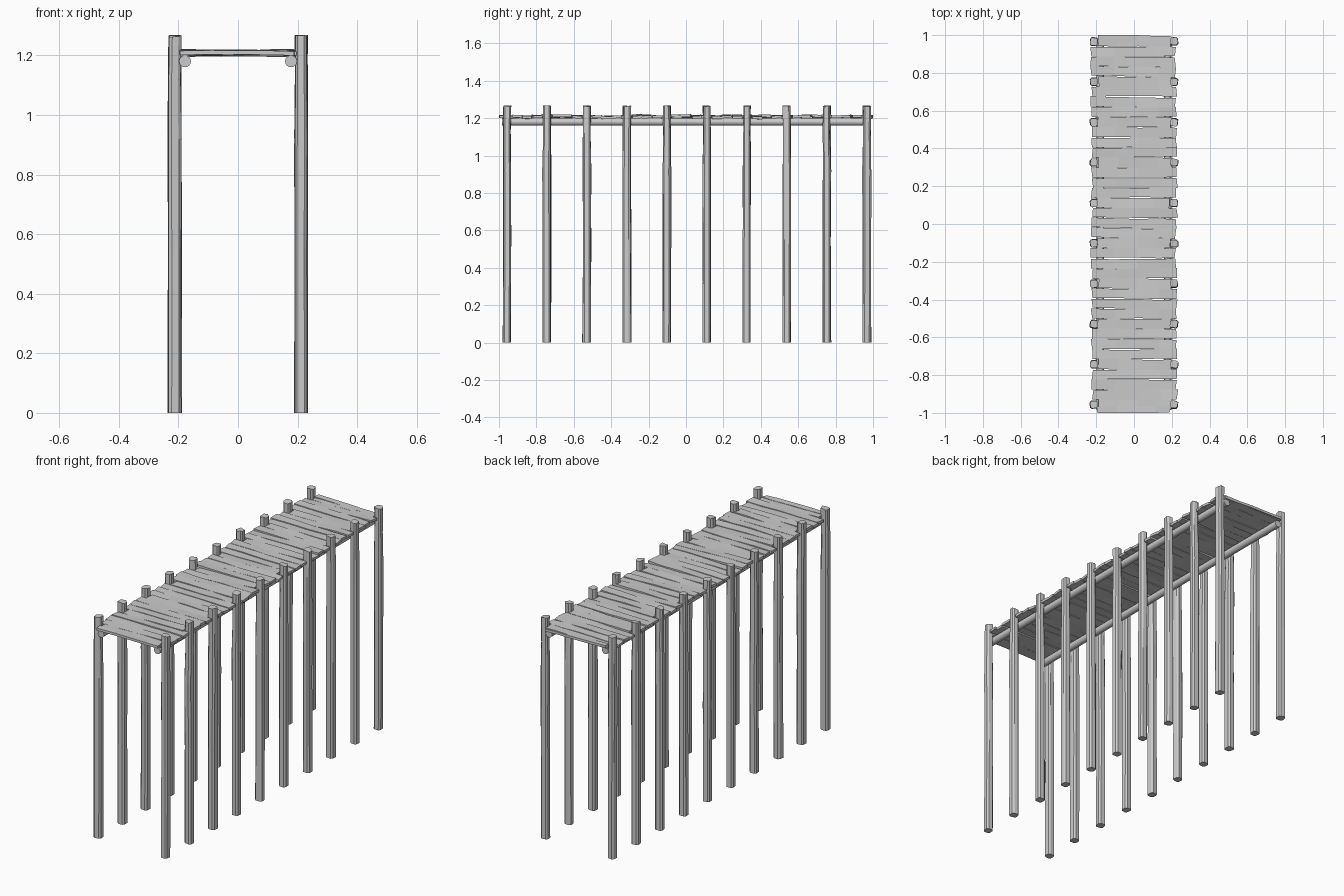
import bpy, bmesh, math, random

random.seed(7)
cube = bpy.data.objects.get("Cube")
if cube:
    bpy.data.objects.remove(cube, do_unlink=True)

wood = bpy.data.materials.new("weathered grey wood")
wood.use_nodes = True
wood.diffuse_color = (0.6, 0.6, 0.6, 1)
wood.node_tree.nodes["Principled BSDF"].inputs["Base Color"].default_value = (0.6, 0.6, 0.6, 1)


def jitter(amount):
    return random.uniform(-amount, amount)


def loft(name, rings):
    """Join equal-sided rings of points into a closed, flat-faced solid."""
    bm = bmesh.new()
    loops = [[bm.verts.new(p) for p in ring] for ring in rings]
    n = len(loops[0])
    for a, b in zip(loops, loops[1:]):
        for i in range(n):
            j = (i + 1) % n
            bm.faces.new((a[i], a[j], b[j], b[i]))
    bm.faces.new(loops[0])
    bm.faces.new(loops[-1])
    bmesh.ops.recalc_face_normals(bm, faces=bm.faces)
    mesh = bpy.data.meshes.new(name)
    bm.to_mesh(mesh)
    bm.free()
    mesh.materials.append(wood)
    obj = bpy.data.objects.new(name, mesh)
    bpy.context.collection.objects.link(obj)
    return obj


def post(name, x, y):
    """Rough hewn post: a square with cut corners, worn near the top."""
    rings = []
    turn = jitter(0.12)
    wobble = [jitter(0.0015) for _ in range(8)]
    for z, half in ((0, 0.022), (0.55, 0.0215), (0.92, 0.022), (1.12, 0.020), (1.265, 0.0205)):
        cx, cy = x + jitter(0.001), y + jitter(0.002)
        ring = []
        for i in range(8):
            a = math.radians(45 * (i // 2 * 2) + (30 if i % 2 else -30)) + turn
            r = half * 1.13 + wobble[i] + jitter(0.001)
            top = jitter(0.004) if z > 1.2 else 0
            ring.append((cx + r * math.cos(a), cy + r * math.sin(a), z + top))
        rings.append(ring)
    loft(name, rings)


def plank(name, y, half_len, half_width):
    """Uneven board across the deck, with a slightly ragged outline."""
    rings = []
    lean, base = jitter(0.004), 1.208 + jitter(0.003)
    skew, offset = jitter(0.004), jitter(0.006)
    for t in (-1, -0.45, 0.1, 0.6, 1):
        x = t * half_len + offset
        z = base + lean * t + jitter(0.001)
        lo = max(-1, y + skew * t - half_width + jitter(0.003))
        hi = min(1, y + skew * t + half_width + jitter(0.003))
        roll, slant = jitter(0.002), jitter(0.004) if abs(t) == 1 else 0
        rings.append([(x - slant, lo, z - 0.007 - roll), (x + slant, hi, z - 0.007 + roll),
                      (x + slant, hi, z + 0.007 + roll), (x - slant, lo, z + 0.007 - roll)])
    loft(name, rings)


# Round beams under both deck edges
for side, sx in (("left", 1), ("right", -1)):
    beam = loft(side + "_beam", [[(sx * 0.178 + 0.02 * math.cos(math.tau * i / 16), y,
                                   1.18 + 0.02 * math.sin(math.tau * i / 16))
                                  for i in range(16)] for y in (-0.985, 0.985)])
    beam.data.polygons.foreach_set("use_smooth", [len(p.vertices) == 4 for p in beam.data.polygons])

# Ten pairs of posts
first, bay = -0.957, 0.2137
for i in range(10):
    y = first + bay * i
    post(f"left_post_{i + 1}", 0.212, y)
    post(f"right_post_{i + 1}", -0.212, y)

# Deck: short boards between the posts, long boards in each bay
pitch = bay / 4
for i in range(37):
    y = first + pitch * i
    if i % 4 == 0:
        plank(f"short_plank_{i + 1}", y, 0.193, 0.0275)
    else:
        shift = 0.001 if i % 2 else -0.001
        plank(f"long_plank_{i + 1}", y + shift, 0.224, 0.0255)

# Wide boards closing the deck at both ends
for name, y in (("front_end_plank", -0.982), ("back_end_plank", 0.982)):
    plank(name, y, 0.193, 0.018)
